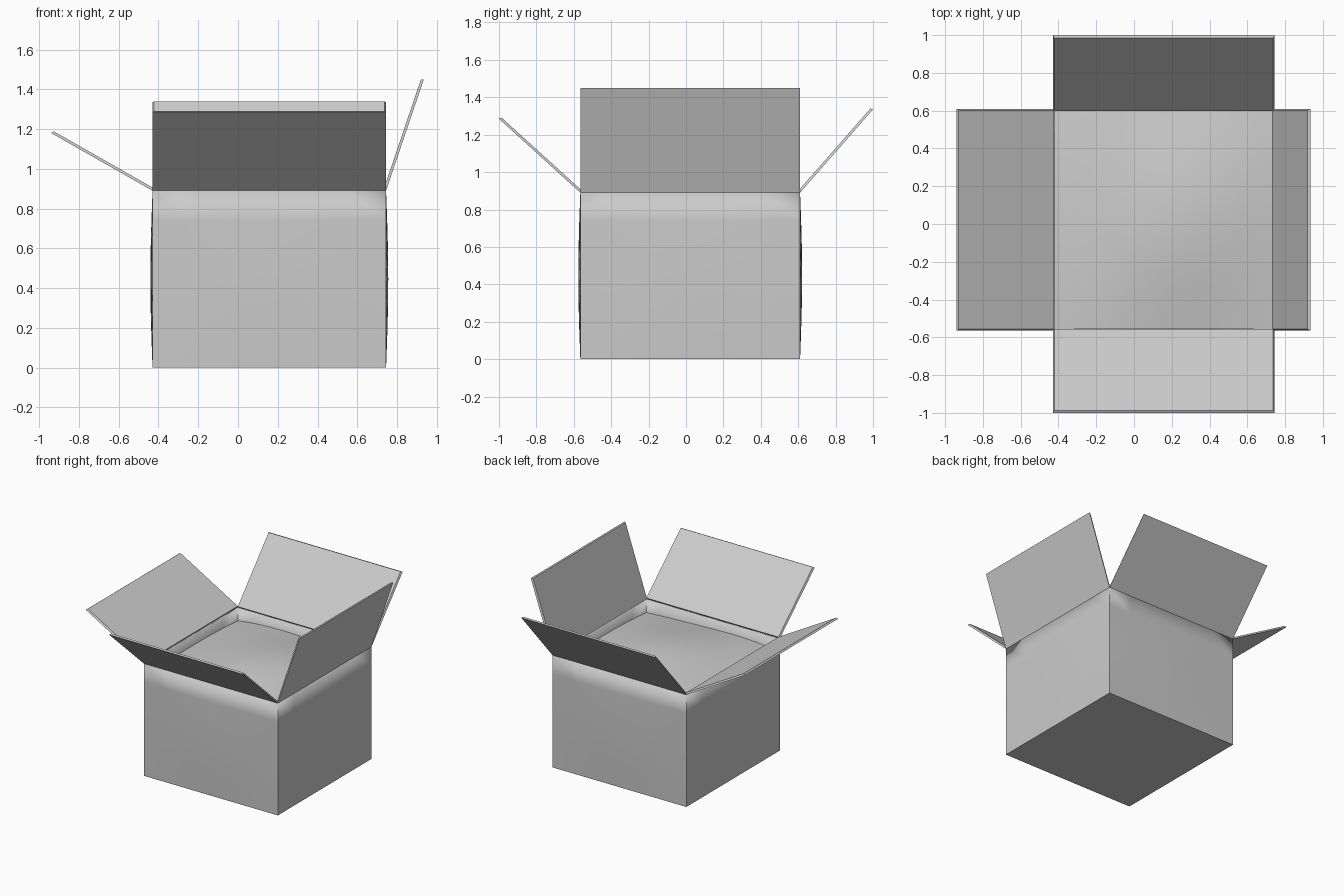
import bpy, bmesh, math
from mathutils import Vector

cube = bpy.data.objects.get("Cube")
if cube:
    bpy.data.objects.remove(cube, do_unlink=True)

X0, X1, Y0, Y1, H = -0.43, 0.745, -0.565, 0.61, 0.89
WALL = 0.012
CX, CY, HALF = (X0 + X1) / 2, (Y0 + Y1) / 2, (X1 - X0) / 2

grey = bpy.data.materials.new("light grey card")
grey.use_nodes = True
COLOUR = (0.6, 0.6, 0.6, 1)
grey.diffuse_color = COLOUR
grey.node_tree.nodes["Principled BSDF"].inputs["Base Color"].default_value = COLOUR


def finish(name, bm):
    """Turn a bmesh into a shaded object."""
    bmesh.ops.recalc_face_normals(bm, faces=bm.faces)
    mesh = bpy.data.meshes.new(name)
    bm.to_mesh(mesh)
    bm.free()
    mesh.materials.append(grey)
    obj = bpy.data.objects.new(name, mesh)
    bpy.context.collection.objects.link(obj)
    bpy.ops.object.select_all(action='DESELECT')
    obj.select_set(True)
    bpy.context.view_layer.objects.active = obj
    bpy.ops.object.shade_smooth_by_angle(angle=math.radians(30))
    return obj


# Open box with walls that bulge slightly between their straight edges
bm = bmesh.new()
bmesh.ops.create_cube(bm, size=2)
bmesh.ops.delete(bm, geom=[f for f in bm.faces if f.normal.z > 0.9], context='FACES')
bmesh.ops.subdivide_edges(bm, edges=bm.edges[:], cuts=5, use_grid_fill=True)
for v in bm.verts:
    x, y, z = v.co
    swell = 0.011 * math.cos(z * math.pi / 2)
    dx = x * swell * math.cos(y * math.pi / 2) if abs(x) > 0.99 else 0
    dy = y * swell * math.cos(x * math.pi / 2) if abs(y) > 0.99 else 0
    v.co = (CX + x * HALF + dx, CY + y * HALF + dy, (z + 1) * H / 2)
box = finish("box_body", bm)
shell = box.modifiers.new("wall_thickness", 'SOLIDIFY')
shell.thickness = WALL
shell.offset = -1

# Softly heaped filling, a little uneven where it meets the walls
bm = bmesh.new()
bmesh.ops.create_grid(bm, x_segments=12, y_segments=12, size=1)
for v in bm.verts:
    x, y, _ = v.co
    dome = 0.045 * (math.cos(x * math.pi / 2) + math.cos(y * math.pi / 2))
    ripple = 0.015 * math.sin(3 * x + 1) * math.cos(2.5 * y)
    v.co = (CX + x * (HALF - 0.006), CY + y * (HALF - 0.006), 0.775 + dome + ripple)
finish("box_filling", bm)


def flap(name, hinge_a, hinge_b, reach):
    """Thin card panel from a hinge line, thickened towards the opening."""
    a, b, r = Vector(hinge_a), Vector(hinge_b), Vector(reach)
    along = (b - a).normalized()
    inward = r.cross(along).normalized()
    if inward.z < 0:
        inward = -inward
    out = r.normalized()
    bm = bmesh.new()
    outer = [bm.verts.new(p) for p in (a, b, b + r, a + r)]
    # the inner face is a touch smaller, which chamfers the card edge
    e, t = along * 0.008, inward * 0.014
    inner = [bm.verts.new(p + t) for p in
             (a + e, b - e, b + r - e - out * 0.006, a + r + e - out * 0.006)]
    bm.faces.new(outer)
    bm.faces.new(inner)
    for i in range(4):
        j = (i + 1) % 4
        bm.faces.new((outer[i], outer[j], inner[j], inner[i]))
    finish(name, bm)


# Four flaps, each opened to its own angle
flap("right_flap", (X0, Y0, H), (X0, Y1, H), (-0.51, 0, 0.29))
flap("left_flap", (X1, Y0, H), (X1, Y1, H), (0.19, 0, 0.56))
flap("front_flap", (X0, Y0, H), (X1, Y0, H), (0, -0.435, 0.395))
flap("back_flap", (X0, Y1, H), (X1, Y1, H), (0, 0.39, 0.445))
